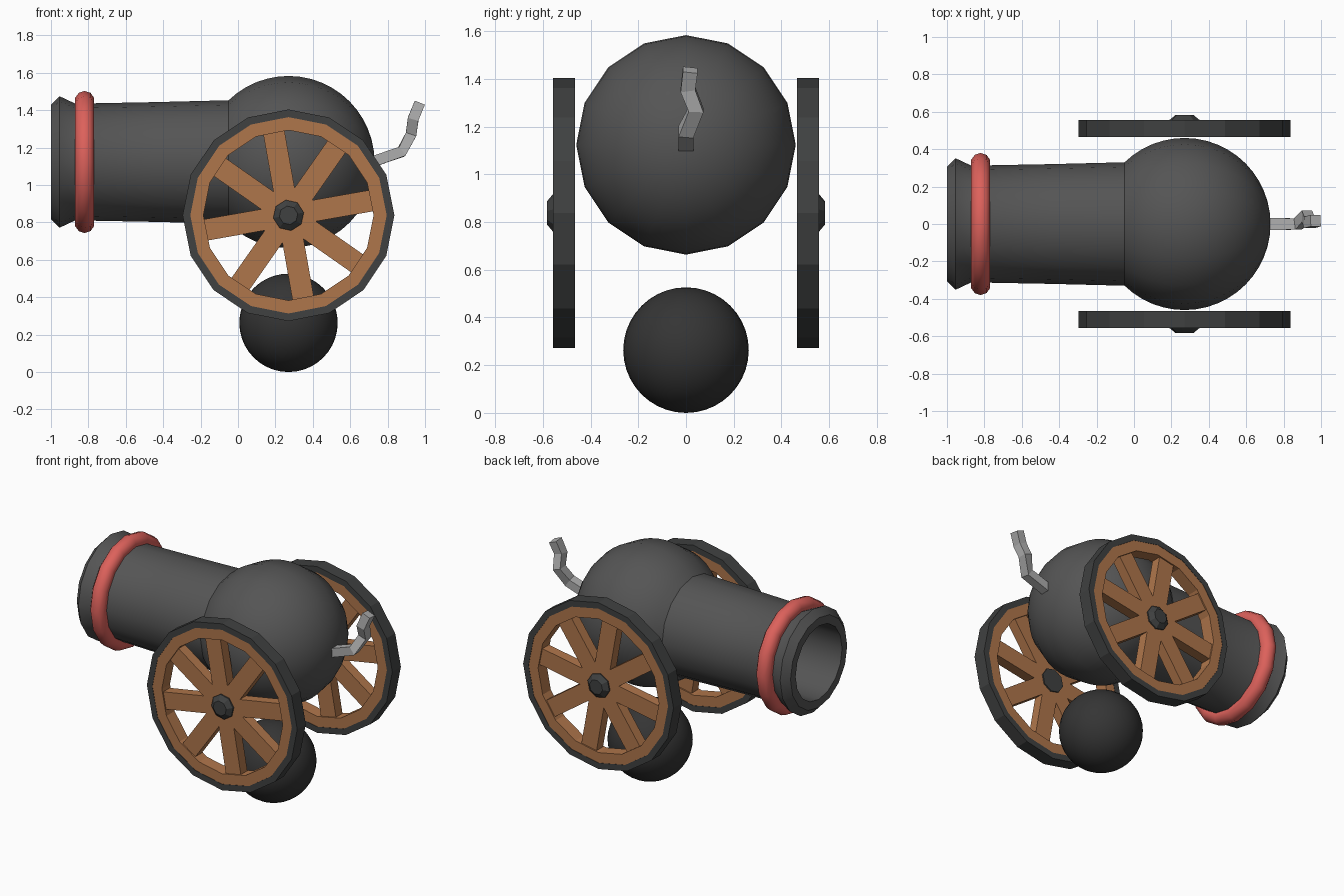
import bpy, bmesh
from math import sin, cos, pi, radians, sqrt
from mathutils import Vector

if "Cube" in bpy.data.objects:
    bpy.data.objects.remove(bpy.data.objects["Cube"])


def material(name, rgb):
    m = bpy.data.materials.new(name)
    m.diffuse_color = (*rgb, 1)
    m.use_nodes = True
    m.node_tree.nodes["Principled BSDF"].inputs["Base Color"].default_value = m.diffuse_color
    return m


IRON = material("iron", (0.09, 0.09, 0.09))
DARK = material("dark_iron", (0.035, 0.035, 0.035))
TYRE = material("tyre_iron", (0.05, 0.052, 0.052))
RED = material("red_paint", (0.72, 0.12, 0.105))
WOOD = material("wood", (0.43, 0.18, 0.07))
ROPE = material("rope", (0.42, 0.42, 0.42))


def finish(name, bm, mat, smooth=None):
    bmesh.ops.remove_doubles(bm, verts=bm.verts, dist=1e-5)
    bmesh.ops.recalc_face_normals(bm, faces=bm.faces)
    me = bpy.data.meshes.new(name)
    bm.to_mesh(me)
    bm.free()
    ob = bpy.data.objects.new(name, me)
    bpy.context.collection.objects.link(ob)
    me.materials.append(mat)
    if smooth:
        bpy.ops.object.select_all(action='DESELECT')
        bpy.context.view_layer.objects.active = ob
        ob.select_set(True)
        bpy.ops.object.shade_smooth_by_angle(angle=radians(smooth))
    return ob


def lathe(name, profile, axis, centre, segs, mat, smooth=None, closed=False, phase=0):
    """Revolve (position along axis, radius) points about the x or y axis."""
    bm = bmesh.new()
    rows = []
    for d, r in profile:
        row = []
        for k in range(segs):
            a = 2 * pi * k / segs + phase
            u, w = r * cos(a), r * sin(a)
            p = (d, u, w) if axis == 'x' else (u, d, w)
            row.append(bm.verts.new(Vector(p) + Vector(centre)))
        rows.append(row)
    pairs = list(zip(rows, rows[1:]))
    if closed:
        pairs.append((rows[-1], rows[0]))
    for a, b in pairs:
        for k in range(segs):
            j = (k + 1) % segs
            bm.faces.new((a[k], a[j], b[j], b[k]))
    return finish(name, bm, mat, smooth)


# Barrel with bore, flared muzzle and round breech
AXIS_Z, CX, R = 1.123, 0.27, 0.46
start = pi - 0.8
breech = [(CX + R * cos(start * (1 - i / 18)), R * sin(start * (1 - i / 18)))
          for i in range(19)]
lathe("barrel",
      [(-0.2, 0), (-0.2, 0.25), (-1.0, 0.25), (-1.0, 0.305), (-0.955, 0.352),
       (-0.87, 0.312), (-0.45, 0.32)] + breech,
      'x', (0, 0, AXIS_Z), 16, IRON, 32)

# Red band behind the muzzle
lathe("muzzle_band",
      [(-0.82 + 0.053 * cos(2 * pi * (i + 0.5) / 10), 0.327 + 0.053 * sin(2 * pi * (i + 0.5) / 10))
       for i in range(10)],
      'x', (0, 0, AXIS_Z), 16, RED, 40, closed=True)

# Wheels, mirrored left and right
WZ = 0.838
for side, s in (("front", -1), ("back", 1)):
    c = (CX, 0, WZ)

    def ring(name, y0, y1, r0, r1, mat):
        lathe(f"{side}_{name}", [(s * y0, r0), (s * y0, r1), (s * y1, r1), (s * y1, r0)],
              'y', c, 16, mat, closed=True)

    ring("tyre", 0.465, 0.557, 0.525, 0.566, TYRE)
    ring("wheel_rim", 0.467, 0.555, 0.455, 0.526, WOOD)
    lathe(f"{side}_hub", [(s * 0.467, 0), (s * 0.467, 0.083), (s * 0.555, 0.083),
                          (s * 0.582, 0.05), (s * 0.582, 0)],
          'y', c, 8, TYRE, phase=radians(10))
    bm = bmesh.new()
    for k in range(8):
        a = radians(10 + 45 * k)
        out = Vector((cos(a), 0, sin(a)))
        across = Vector((-sin(a), 0, cos(a)))
        cube = bmesh.ops.create_cube(bm, size=1)["verts"]
        for v in cube:
            x, y, z = v.co
            v.co = (Vector(c) + out * (0.05 + 0.415 * (x + 0.5)) + across * z * 0.115
                    + Vector((0, s * (0.511 + y * 0.07), 0)))
    finish(f"{side}_spokes", bm, WOOD)

# Cannonball
bm = bmesh.new()
bmesh.ops.create_uvsphere(bm, u_segments=32, v_segments=20, radius=0.263)
bmesh.ops.translate(bm, verts=bm.verts, vec=(CX, 0, 0.263))
finish("cannonball", bm, DARK, 40)

# Square-section fuse swept along a crooked path
path = [Vector(p) for p in ((0.70, 0, 1.118), (0.875, 0, 1.178), (0.925, 0.042, 1.27),
                            (0.937, 0.008, 1.355), (0.971, 0.018, 1.437))]
bm = bmesh.new()
rows = []
for i, p in enumerate(path):
    t = (path[min(i + 1, len(path) - 1)] - path[max(i - 1, 0)]).normalized()
    up = t.cross(Vector((0, 1, 0))).normalized() * 0.029
    w = up.cross(t).normalized() * 0.031
    rows.append([bm.verts.new(p + up * a + w * b)
                 for a, b in ((1, 1), (1, -1), (-1, -1), (-1, 1))])
for a, b in zip(rows, rows[1:]):
    for k in range(4):
        j = (k + 1) % 4
        bm.faces.new((a[k], a[j], b[j], b[k]))
bm.faces.new(rows[0])
bm.faces.new(rows[-1])
finish("fuse", bm, ROPE)
